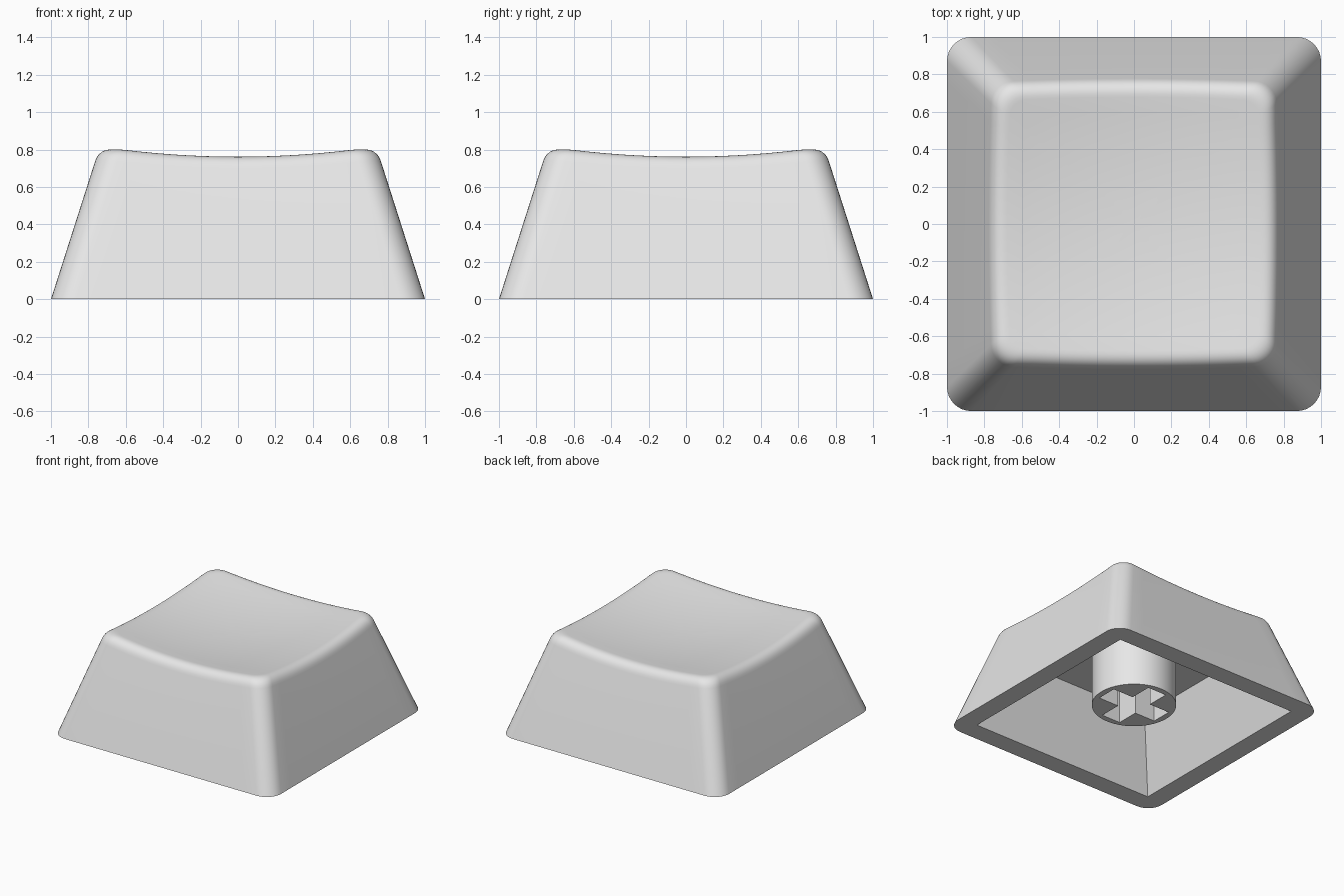
import bpy, bmesh, math

if "Cube" in bpy.data.objects:
    bpy.data.objects.remove(bpy.data.objects["Cube"])

SLOPE = 0.32          # inward lean of the outer walls
CORNER_STEPS, SIDE_STEPS = 8, 14

plastic = bpy.data.materials.new("light grey plastic")
plastic.diffuse_color = (0.8, 0.8, 0.8, 1)
plastic.use_nodes = True
plastic.node_tree.nodes["Principled BSDF"].inputs["Base Color"].default_value = plastic.diffuse_color


def dish(x, y):
    """Height of the hollowed top surface."""
    return 0.712 + 0.105 * (x * x + y * y)


def ring_point(i, h, r):
    """Point i on a rounded square of half width h and corner radius r."""
    per = CORNER_STEPS + SIDE_STEPS
    q, k = divmod(i, per)
    c = h - r
    if k <= CORNER_STEPS:
        a = math.pi / 2 * k / CORNER_STEPS
        x, y = c + r * math.cos(a), c + r * math.sin(a)
    else:
        x, y = c - 2 * c * (k - CORNER_STEPS) / SIDE_STEPS, h
    for _ in range(q):
        x, y = -y, x
    return x, y


COUNT = 4 * (CORNER_STEPS + SIDE_STEPS)


def flat_ring(h, r, z):
    return [(*ring_point(i, h, r), z) for i in range(COUNT)]


def finish(bm, name):
    bmesh.ops.recalc_face_normals(bm, faces=bm.faces)
    me = bpy.data.meshes.new(name)
    bm.to_mesh(me)
    bm.free()
    ob = bpy.data.objects.new(name, me)
    bpy.context.collection.objects.link(ob)
    me.materials.append(plastic)
    bpy.ops.object.select_all(action='DESELECT')
    ob.select_set(True)
    bpy.context.view_layer.objects.active = ob
    bpy.ops.object.shade_smooth_by_angle(angle=math.radians(30))
    return ob


# Rounded top edge: for each perimeter point, curve from the wall to the dish
STEPS = 8
fillet = [[] for _ in range(STEPS + 1)]
for i in range(COUNT):
    z = 0.78
    for _ in range(12):
        h = 1 - SLOPE * z
        z = dish(*ring_point(i, h, 0.12))
    edge = (*ring_point(i, h, 0.12), z)
    low_z = z - 0.075
    low = (*ring_point(i, 1 - SLOPE * low_z, 0.12), low_z)
    inner = ring_point(i, h - 0.075, 0.09)
    inner = (*inner, dish(*inner))
    for s in range(STEPS + 1):
        t = s / STEPS
        fillet[s].append(tuple((1 - t) ** 2 * a + 2 * t * (1 - t) * b + t * t * c
                               for a, b, c in zip(low, edge, inner)))

# Cap shell: cavity ceiling, cavity wall, rim, outer wall, rounded edge, dish
rings = [flat_ring(0.65, 0, 0.56), flat_ring(0.84, 0, 0), flat_ring(1, 0.13, 0)]
rings += fillet
for s in (0.88, 0.75, 0.6, 0.45, 0.3, 0.15):
    rings.append([(x * s, y * s, dish(x * s, y * s)) for x, y, _ in fillet[-1]])

bm = bmesh.new()
loops = [[bm.verts.new(p) for p in ring] for ring in rings]
for a, b in zip(loops, loops[1:]):
    for i in range(COUNT):
        j = (i + 1) % COUNT
        bm.faces.new((a[i], a[j], b[j], b[i]))
centre = bm.verts.new((0, 0, dish(0, 0)))
for i in range(COUNT):
    bm.faces.new((loops[-1][i], loops[-1][(i + 1) % COUNT], centre))
bm.faces.new(loops[0][::-1])
bmesh.ops.remove_doubles(bm, verts=bm.verts, dist=1e-5)
finish(bm, "cap_shell")

# Stem: round post with a cross-shaped socket
R, L, W = 0.318, 0.27, 0.085
circle = [(R * math.cos(2 * math.pi * k / 64), R * math.sin(2 * math.pi * k / 64))
          for k in range(64)]
cross = []
for q in range(4):
    for x, y in ((L, -W), (L, W), (W, W)):
        for _ in range(q):
            x, y = -y, x
        cross.append((x, y))

bm = bmesh.new()
edges = []
for outline in (circle, cross):
    vs = [bm.verts.new((x, y, 0.114)) for x, y in outline]
    edges += [bm.edges.new((vs[k - 1], vs[k])) for k in range(len(vs))]
bmesh.ops.triangle_fill(bm, edges=edges, use_beauty=True, use_dissolve=False)
grown = bmesh.ops.extrude_face_region(bm, geom=bm.faces[:])["geom"]
for v in grown:
    if isinstance(v, bmesh.types.BMVert):
        v.co.z = 0.58
finish(bm, "stem")
